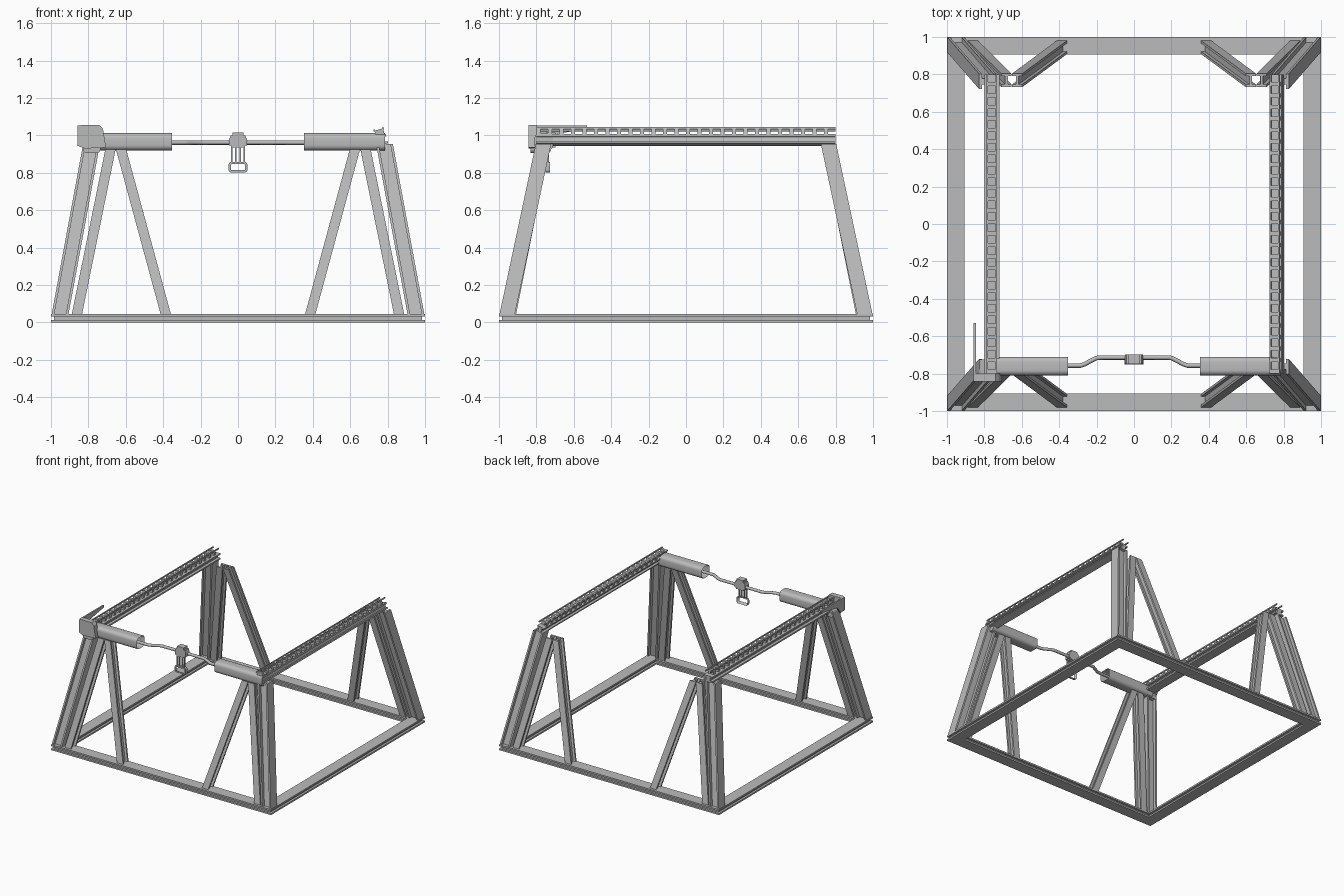
import bpy, bmesh, math
from mathutils import Vector as V

if "Cube" in bpy.data.objects:
    bpy.data.objects.remove(bpy.data.objects["Cube"])

grey = bpy.data.materials.new("steel_grey")
grey.diffuse_color = (0.5, 0.5, 0.5, 1)
grey.use_nodes = True
grey.node_tree.nodes["Principled BSDF"].inputs["Base Color"].default_value = grey.diffuse_color
X, Y, Z = V((1, 0, 0)), V((0, 1, 0)), V((0, 0, 1))


def finish(name, bm, smooth=False):
    bmesh.ops.recalc_face_normals(bm, faces=bm.faces)
    me = bpy.data.meshes.new(name)
    bm.to_mesh(me)
    bm.free()
    ob = bpy.data.objects.new(name, me)
    bpy.context.collection.objects.link(ob)
    me.materials.append(grey)
    if smooth:
        bpy.ops.object.select_all(action='DESELECT')
        ob.select_set(True)
        bpy.context.view_layer.objects.active = ob
        bpy.ops.object.shade_smooth_by_angle(angle=math.radians(35))
    return ob


def prism(bm, prof, p0, p1, u=X, v=Y):
    """Sweep a 2D profile from p0 to p1; both ends lie in the u-v plane."""
    p0, p1 = V(p0), V(p1)
    a = [bm.verts.new(p0 + u * s + v * t) for s, t in prof]
    b = [bm.verts.new(p1 + u * s + v * t) for s, t in prof]
    n = len(prof)
    for i in range(n):
        j = (i + 1) % n
        bm.faces.new((a[i], a[j], b[j], b[i]))
    return bm.faces.new(a), bm.faces.new(b)


def i_beam(w, h, flange, web):
    """I section: flanges face +-v."""
    a, b, c, d = w / 2, h / 2, h / 2 - flange, web / 2
    return [(-a, -b), (a, -b), (a, -c), (d, -c), (d, c), (a, c),
            (a, b), (-a, b), (-a, c), (-d, c), (-d, -c), (-a, -c)]


def rect(x0, x1, y0, y1):
    return [(x0, y0), (x1, y0), (x1, y1), (x0, y1)]


def round_rect(w, h, r, seg=5):
    pts = []
    for k, (sx, sy) in enumerate([(1, 1), (-1, 1), (-1, -1), (1, -1)]):
        for i in range(seg + 1):
            t = math.pi / 2 * (k + i / seg)
            pts.append((sx * (w / 2 - r) + r * math.cos(t), sy * (h / 2 - r) + r * math.sin(t)))
    return pts


# Base: I-section swept around a mitred square
bm = bmesh.new()
corners = [(1, 1), (-1, 1), (-1, -1), (1, -1)]
rings = [[bm.verts.new((sx * (0.953 + s), sy * (0.953 + s), 0.0225 + t))
          for s, t in i_beam(0.094, 0.045, 0.013, 0.06)] for sx, sy in corners]
for k in range(4):
    r0, r1 = rings[k], rings[(k + 1) % 4]
    for i in range(12):
        j = (i + 1) % 12
        bm.faces.new((r0[i], r0[j], r1[j], r1[i]))
finish("base_frame", bm)

# Corner legs and the paired braces beside them
leg = [(t, s) for s, t in i_beam(0.082, 0.09, 0.014, 0.03)]
brace = i_beam(0.055, 0.072, 0.014, 0.014)
for sx in (-1, 1):
    for sy in (-1, 1):
        tag = ("left" if sx < 0 else "right") + ("_front" if sy < 0 else "_back")
        bm = bmesh.new()
        prism(bm, leg, (sx * 0.952, sy * 0.957, 0.04), (sx * 0.783, sy * 0.762, 0.955))
        finish(tag + "_leg", bm)
        for part, xb, xt in (("outer", 0.862, 0.682), ("inner", 0.385, 0.625)):
            bm = bmesh.new()
            prism(bm, brace, (sx * xb, sy * 0.945, 0.04), (sx * xt, sy * 0.768, 0.925))
            finish(f"{tag}_{part}_brace", bm)


# Toothed side rails: beam, ladder strips and rungs
def rail(name, x, z, w, tilt):
    u = V((math.cos(tilt), 0, math.sin(tilt)))
    v = V((-math.sin(tilt), 0, math.cos(tilt)))
    bm = bmesh.new()
    c0, c1 = V((x, -0.8, z)), V((x, 0.8, z))
    beam = [(s, t - 0.021) for s, t in i_beam(w, 0.05, 0.012, w * 0.45)]
    prism(bm, beam, c0, c1, u, v)
    finish(name + "_rail", bm)
    bm = bmesh.new()
    for s in (-0.028, 0.02):
        prism(bm, rect(s, s + 0.008, 0.034, 0.044), c0, c1, u, v)
    n = 26
    pitch = 1.6 / n
    for i in range(n):
        y = -0.8 + pitch * i
        prism(bm, rect(-0.024, 0.024, 0.0, 0.038), (x, y, z), (x, y + 0.022, z), u, v)
    finish(name + "_rack", bm)


rail("left", -0.76, 1.0, 0.08, 0)
rail("right", 0.762, 0.995, 0.06, math.radians(15))

# Front sleeves with a recessed inner end
for sx, side in ((-1, "left"), (1, "right")):
    bm = bmesh.new()
    _, end = prism(bm, round_rect(0.1, 0.092, 0.028), (sx * 0.785, -0.76, 0.966),
                   (sx * 0.352, -0.76, 0.966), Y, Z)
    bmesh.ops.recalc_face_normals(bm, faces=bm.faces)
    bmesh.ops.inset_individual(bm, faces=[end], thickness=0.01)
    bmesh.ops.translate(bm, verts=end.verts, vec=(sx * 0.12, 0, 0))
    finish(side + "_sleeve", bm, True)

# Cranked rod between the sleeves
cu = bpy.data.curves.new("cranked_rod", 'CURVE')
cu.dimensions = '3D'
cu.bevel_depth, cu.bevel_resolution, cu.use_fill_caps = 0.012, 2, True
path = [(-0.48, -0.757), (-0.285, -0.757), (-0.265, -0.75), (-0.205, -0.718), (-0.185, -0.714)]
path += [(-x, y) for x, y in reversed(path)]
sp = cu.splines.new('POLY')
sp.points.add(len(path) - 1)
for p, (x, y) in zip(sp.points, path):
    p.co = (x, y, 0.962, 1)
cu.materials.append(grey)
rod = bpy.data.objects.new("cranked_rod", cu)
bpy.context.collection.objects.link(rod)

# Hanging grip: clamp, four rods and a loop
bm = bmesh.new()
half = [(0.035, 0.935), (0.035, 0.945), (0.048, 0.945), (0.048, 0.975), (0.04, 1.0), (0.03, 1.0), (0.03, 1.017)]
prism(bm, half + [(-x, z) for x, z in reversed(half)], (0, -0.748, 0), (0, -0.698, 0), X, Z)
finish("grip_clamp", bm)
bm = bmesh.new()
for x in (-0.033, -0.012, 0.012, 0.033):
    prism(bm, rect(x - 0.004, x + 0.004, -0.745, -0.733), (0, 0, 0.85), (0, 0, 0.94))
finish("grip_rods", bm)
bm = bmesh.new()
_, front = prism(bm, round_rect(0.1, 0.056, 0.014), (0, -0.728, 0.83), (0, -0.75, 0.83), X, Z)
back = _
inner = [bmesh.ops.inset_individual(bm, faces=[f], thickness=0.012) and f for f in (back, front)]
bmesh.ops.bridge_loops(bm, edges=list(set(inner[0].edges) | set(inner[1].edges)))
bmesh.ops.delete(bm, geom=inner, context='FACES_ONLY')
finish("grip_loop", bm, True)

# Left front corner bracket: front plate, side plate and rounded saddle
bm = bmesh.new()
prism(bm, [(-0.858, 0.945), (-0.82, 0.93), (-0.705, 0.935), (-0.722, 1.035), (-0.74, 1.055), (-0.84, 1.055), (-0.858, 1.045)],
      (0, -0.842, 0), (0, -0.8, 0), X, Z)
finish("bracket_front_plate", bm)
bm = bmesh.new()
prism(bm, [(-0.835, 0.945), (-0.78, 0.945), (-0.74, 1.0), (-0.53, 1.035), (-0.53, 1.052), (-0.835, 1.052)],
      (-0.858, 0, 0), (-0.846, 0, 0), Y, Z)
finish("bracket_side_plate", bm)
bm = bmesh.new()
prism(bm, round_rect(0.095, 0.06, 0.022), (-0.782, -0.832, 0.935), (-0.782, -0.725, 0.945), X, Z)
finish("bracket_saddle", bm, True)
